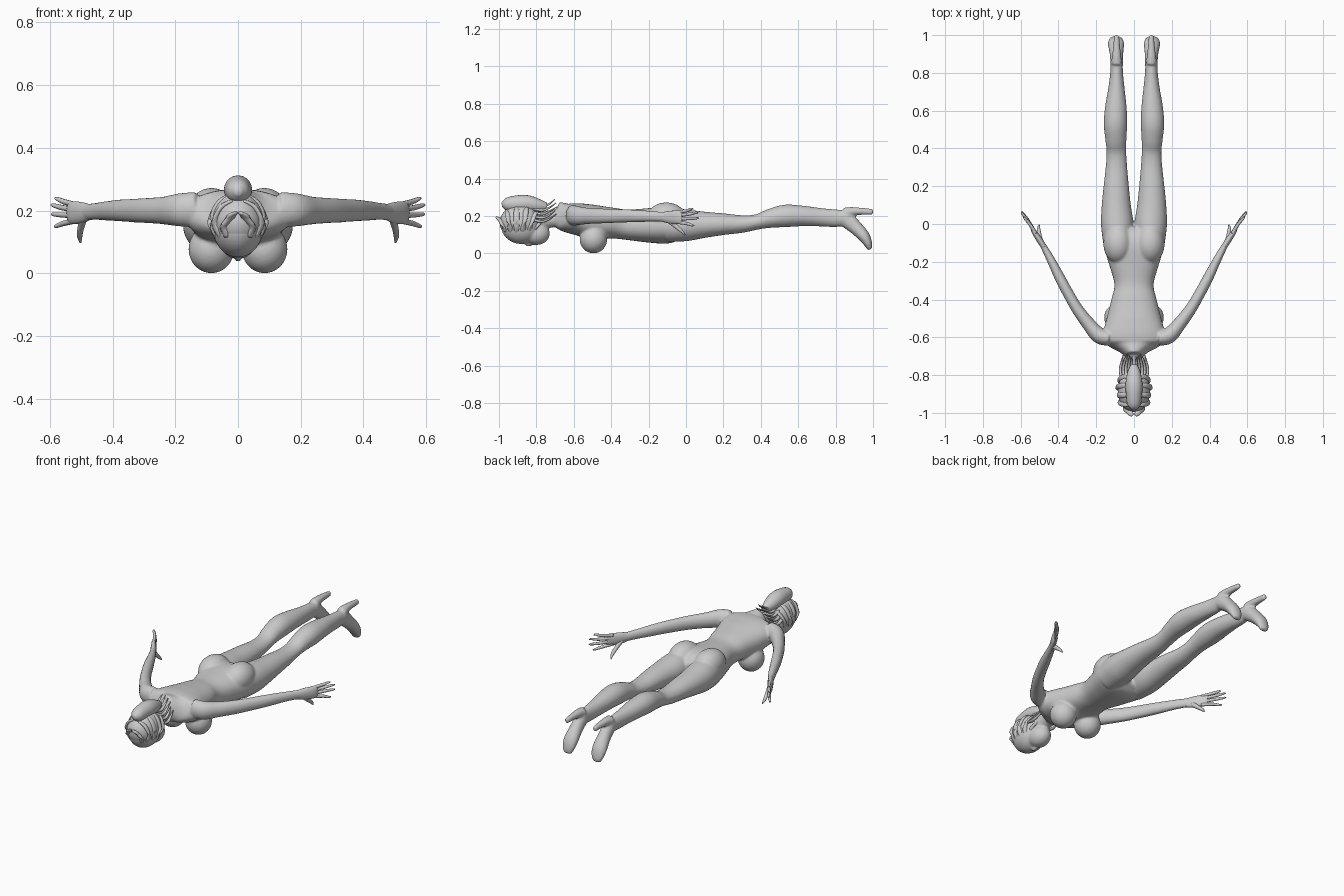
import bpy, bmesh
from math import sin, cos, pi, radians, sqrt, copysign
from mathutils import Vector, Matrix


def catmull(a, b, c, d, t):
    return [0.5 * (2*q + (r-p)*t + (2*p-5*q+4*r-s)*t*t + (3*q-p-3*r+s)*t**3)
            for p, q, r, s in zip(a, b, c, d)]


def loft(bm, pts, side=1, seg=20, steps=5, power=2.0):
    """Smooth tube through (x, y, z, half width, half height) stations."""
    p = [pts[0]] + list(pts) + [pts[-1]]
    st = [catmull(*p[i:i+4], k/steps) for i in range(len(pts)-1) for k in range(steps)]
    st.append(pts[-1])
    rings = []
    for i, s in enumerate(st):
        t = Vector(st[min(i+1, len(st)-1)][:3]) - Vector(st[max(i-1, 0)][:3])
        u = t.cross(Vector((0, 0, 1)))
        u = u.normalized() if u.length > 1e-5 else Vector((1, 0, 0))
        v = u.cross(t).normalized()
        ring = []
        for j in range(seg):
            a = 2*pi*j/seg
            c, d = (copysign(abs(w)**(2/power), w) for w in (cos(a), sin(a)))
            co = Vector(s[:3]) + u*c*s[3] + v*d*s[4]
            co.x *= side
            ring.append(bm.verts.new(co))
        rings.append(ring)
    for r, q in zip(rings, rings[1:]):
        for j in range(seg):
            bm.faces.new((r[j], r[(j+1) % seg], q[(j+1) % seg], q[j]))
    bm.faces.new(rings[0])
    bm.faces.new(rings[-1])


def ball(bm, c, r, side=1):
    m = Matrix.Translation((c[0]*side, c[1], c[2])) @ Matrix.Diagonal((*r, 1))
    bmesh.ops.create_uvsphere(bm, u_segments=32, v_segments=20, radius=1, matrix=m)


def finish(bm, name, voxel=None, smooth=0):
    bmesh.ops.recalc_face_normals(bm, faces=bm.faces[:])
    me = bpy.data.meshes.new(name)
    bm.to_mesh(me)
    bm.free()
    ob = bpy.data.objects.new(name, me)
    bpy.context.collection.objects.link(ob)
    for f in me.polygons:
        f.use_smooth = True
    if voxel:
        m = ob.modifiers.new("blend", "REMESH")
        m.mode, m.voxel_size, m.use_smooth_shade = "VOXEL", voxel, True
        s = ob.modifiers.new("soften", "SMOOTH")
        s.factor, s.iterations = 0.5, smooth
    return ob


# Body: torso, neck, head, limbs fused into one skin
bm = bmesh.new()
torso = [(-.70, .28, .15, .04), (-.665, .272, .13, .085), (-.64, .268, .115, .14),
         (-.61, .268, .105, .168), (-.57, .268, .095, .163), (-.50, .26, .075, .145),
         (-.40, .245, .08, .12), (-.32, .234, .073, .104), (-.22, .24, .06, .130),
         (-.12, .248, .052, .160), (-.06, .235, .06, .160), (-.02, .20, .09, .11)]
loft(bm, [(0, y, (t+b)/2, w, (t-b)/2) for y, t, b, w in torso], seg=36, power=2.25)
loft(bm, [(0, -.82, .165, .045, .05), (0, -.72, .185, .042, .047), (0, -.64, .195, .055, .055)])
ball(bm, (0, -.88, .15), (.082, .11, .10))
ball(bm, (0, -.80, .105), (.058, .072, .06))
ball(bm, (0, -.84, .052), (.012, .022, .016))

leg = [(.085, -.1, .152, .078, .09), (.089, 0, .15, .086, .085), (.094, .1, .153, .077, .07),
       (.094, .2, .156, .067, .058), (.093, .3, .157, .057, .047), (.093, .38, .168, .052, .041),
       (.096, .45, .187, .056, .051), (.098, .53, .2, .062, .06), (.096, .62, .2, .057, .055),
       (.093, .72, .193, .043, .049), (.092, .8, .188, .034, .047), (.092, .87, .19, .032, .04)]
foot = [(.092, .83, .195, .033, .04), (.092, .87, .17, .034, .042), (.093, .91, .135, .037, .037),
        (.095, .952, .09, .043, .032), (.096, .974, .05, .037, .022), (.096, .982, .02, .022, .012)]
heel = [(.092, .85, .215, .03, .032), (.092, .90, .225, .023, .022), (.092, 1.0, .222, .013, .016)]
arm = [(.13, -.605, .205, .04, .055), (.185, -.59, .202, .043, .053), (.24, -.53, .2, .036, .044),
       (.30, -.45, .2, .031, .040), (.347, -.37, .2, .029, .037), (.39, -.29, .2, .028, .034),
       (.44, -.19, .198, .022, .029), (.478, -.12, .195, .017, .027), (.50, -.085, .193, .015, .03)]
for s in (1, -1):
    loft(bm, leg, s, 28)
    loft(bm, foot, s)
    loft(bm, heel, s)
    loft(bm, arm, s)
    ball(bm, (.085, -.495, .077), (.073, .074, .077), s)
    ball(bm, (.084, -.105, .19), (.078, .105, .082), s)
finish(bm, "body", .0065, 5)

# Hands: palm, four spread fingers and a thumb
for s, name in ((1, "left_hand"), (-1, "right_hand")):
    bm = bmesh.new()
    loft(bm, [(.475, -.125, .195, .015, .026), (.50, -.085, .193, .016, .034),
              (.53, -.04, .193, .013, .036), (.54, -.02, .193, .008, .03)], s)
    for z0, z1, x, y in ((.219, .238, .583, .04), (.202, .217, .595, .065),
                         (.184, .188, .594, .07), (.167, .15, .585, .045)):
        loft(bm, [(.52, -.05, z0, .009, .009), ((.53+x)/2, (y-.03)/2, (z0+z1)/2, .0085, .0085),
                  (x-.005, y-.012, z1, .006, .006), (x, y, z1, .002, .002)], s, 10)
    loft(bm, [(.492, -.095, .18, .013, .015), (.50, -.06, .15, .011, .012),
              (.505, -.025, .12, .009, .009), (.502, -.005, .098, .003, .003)], s, 10)
    finish(bm, name)

# Hair: cap with swept locks
yc, zc, rx, ry, rz = -.884, .165, .086, .112, .095
bm = bmesh.new()
ball(bm, (0, yc, zc), (rx, ry, rz))
for s in (1, -1):
    for k in range(6):
        lock = []
        for i in range(5):
            y = -.965 + .03*k + .018*i*(k-2)/3
            f = sqrt(max(.1, 1-((y-yc)/ry)**2))
            a = radians(-50 + 31*i)
            r = (.008, .012, .013, .012, .007)[i]
            lock.append((rx*f*cos(a)*.97, y, zc + rz*f*sin(a)*.97, r*1.3, r*.7))
        loft(bm, lock, s, 8, 4)
finish(bm, "hair_cap")

# Rolled bun along the back of the head
bm = bmesh.new()
loft(bm, [(0, -.985, .26, .012, .012), (0, -.96, .262, .034, .034), (0, -.91, .264, .042, .045),
          (0, -.85, .266, .045, .045), (0, -.79, .255, .036, .036), (0, -.745, .25, .018, .02)])
finish(bm, "hair_bun")

# Loose strands at the nape
bm = bmesh.new()
for s in (1, -1):
    for k in range(5):
        x = .012 + .013*k
        z = .26 - .02*k
        loft(bm, [(x, -.82, z, .010, .008), (x*1.1, -.77, z-.01, .010, .007),
                  (x, -.73, z+.005, .007, .005), (x*.9, -.70 + .006*(k % 3), z+.03, .002, .002)],
             s, 8, 4)
finish(bm, "nape_strands")
